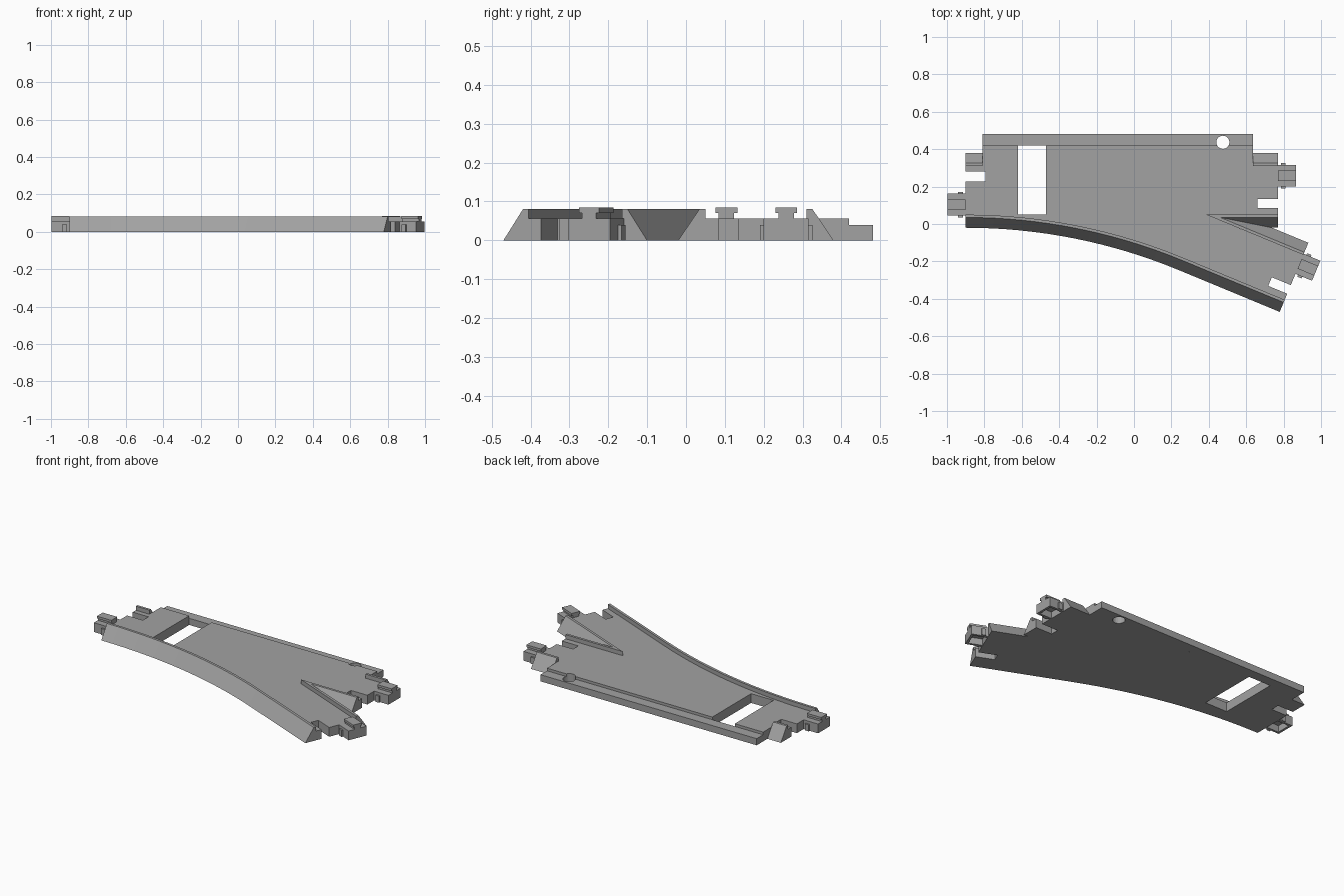
import bpy, bmesh
from math import sin, cos, radians
from mathutils import Vector, Matrix

cube = bpy.data.objects.get("Cube")
if cube:
    bpy.data.objects.remove(cube, do_unlink=True)

grey = bpy.data.materials.new("light_grey")
grey.use_nodes = True
grey.diffuse_color = (0.36, 0.36, 0.36, 1)
grey.node_tree.nodes["Principled BSDF"].inputs["Base Color"].default_value = (0.36, 0.36, 0.36, 1)

DECK, LIP, STEP = 0.056, 0.081, 0.04
TURN = radians(22.5)
RADIUS, STRAIGHT = 2.98, 0.583
ALONG = Vector((cos(TURN), -sin(TURN), 0))
ACROSS = Vector((sin(TURN), cos(TURN), 0))
CENTRE = Vector((-0.9, -0.02 - RADIUS, 0))
END = CENTRE + ACROSS * RADIUS + ALONG * STRAIGHT


def finish(name, bm):
    bmesh.ops.recalc_face_normals(bm, faces=bm.faces)
    mesh = bpy.data.meshes.new(name)
    bm.to_mesh(mesh)
    bm.free()
    mesh.materials.append(grey)
    obj = bpy.data.objects.new(name, mesh)
    bpy.context.collection.objects.link(obj)
    return obj


def prism(name, outline, height):
    """Upright solid from a flat outline."""
    bm = bmesh.new()
    face = bm.faces.new([bm.verts.new((p[0], p[1], 0)) for p in outline])
    top = bmesh.ops.extrude_face_region(bm, geom=[face])["geom"]
    bmesh.ops.translate(bm, vec=(0, 0, height), verts=[v for v in top if isinstance(v, bmesh.types.BMVert)])
    bmesh.ops.triangulate(bm, faces=[f for f in bm.faces if len(f.verts) > 4])
    return finish(name, bm)


def sweep(name, profile, stations, clip=None):
    """Carry an (offset, height) profile along (origin, sideways) stations."""
    bm = bmesh.new()
    rings = [[bm.verts.new(o + side * v + Vector((0, 0, z))) for v, z in profile] for o, side in stations]
    n = len(profile)
    for a, b in zip(rings, rings[1:]):
        for i in range(n):
            j = (i + 1) % n
            bm.faces.new((a[i], a[j], b[j], b[i]))
    bm.faces.new(rings[0])
    bm.faces.new(rings[-1])
    if clip:
        bmesh.ops.bisect_plane(bm, geom=bm.verts[:] + bm.edges[:] + bm.faces[:],
                               plane_co=clip[0], plane_no=clip[1], clear_outer=True)
        bmesh.ops.holes_fill(bm, edges=[e for e in bm.edges if e.is_boundary])
    return finish(name, bm)


def boxes(name, sizes, matrix):
    """Several boxes, each given as low and high corners, in one object."""
    bm = bmesh.new()
    for lo, hi in sizes:
        lo, hi = Vector(lo), Vector(hi)
        m = matrix @ Matrix.Translation((lo + hi) / 2) @ Matrix.Diagonal((*(hi - lo), 1))
        bmesh.ops.create_cube(bm, size=1, matrix=m)
    return finish(name, bm)


def hole_arc(start, stop, steps):
    angles = [radians(start + (stop - start) * i / steps) for i in range(steps + 1)]
    return [(0.475 + 0.035 * cos(a), 0.437 + 0.035 * sin(a)) for a in angles]


# Stations of the curved edge: an arc followed by a straight run
X, Y = Vector((1, 0, 0)), Vector((0, 1, 0))
curve = []
for i in range(17):
    side = Vector((sin(TURN * i / 16), cos(TURN * i / 16), 0))
    curve.append((CENTRE + side * RADIUS, side))
curve.append((END, ACROSS))


def branch(v, back=0.0):
    return END + ACROSS * v - ALONG * back


# Main road surface, with end notches, window and half of the round hole
tip = (0.386, 0.05)
deck = [o + s * 0.07 for o, s in curve]
deck += [branch(0.105), branch(0.105, 0.11), branch(0.155, 0.11), branch(0.155), branch(0.33), tip]
deck += [(0.77, 0.05), (0.77, 0.085), (0.66, 0.085), (0.66, 0.135), (0.77, 0.135), (0.77, 0.31), (0.635, 0.31),
         (0.635, 0.42)]
deck += hole_arc(-29, -151, 8)
deck += [(-0.47, 0.42), (-0.47, 0.05), (-0.62, 0.05), (-0.62, 0.42), (-0.81, 0.42), (-0.81, 0.28),
         (-0.795, 0.28), (-0.795, 0.227), (-0.9, 0.227)]
prism("road_deck", deck, DECK)

# Lower shelf along the back
shelf = [(-0.81, 0.42), (-0.81, 0.482), (0.635, 0.482), (0.635, 0.42)] + hole_arc(-29, 209, 16)
prism("back_shelf", shelf, STEP)

# Sloped side rails
near = [(0, 0), (0.055, LIP), (0.07, LIP), (0.07, 0)]
far = [(0.4 - v, z) for v, z in near]
base = Vector((0, -0.02, 0))
sweep("curved_rail", near, curve)
sweep("inner_straight_rail", near, [(base + X * 0.3, Y), (base + X * 0.77, Y)], (branch(0.33), -ACROSS))
sweep("inner_branch_rail", far, [(branch(0, 0.75), ACROSS), (END, ACROSS)], (Vector((0, 0.05, 0)), Y))
for name, x0, x1 in (("back_rail_right_end", -0.9, -0.81), ("back_rail_left_end", 0.635, 0.77)):
    sweep(name, far, [(base + X * x0, Y), (base + X * x1, Y)])
boxes("notch_finger", [((-0.9, 0.28, 0), (-0.81, 0.33, DECK))], Matrix())

# Hollow connector tabs with a T-shaped ridge and side nubs
w, t, length = 0.058, 0.014, 0.096
tab = [((-0.01, -w, STEP), (length, w, DECK)),
       ((length - t, -w, 0), (length, w, STEP)),
       ((0, -0.02, DECK), (length, 0.02, 0.072)),
       ((0, -0.028, 0.07), (length, 0.028, 0.084))]
for s in (-1, 1):
    lo, hi = sorted((s * w, s * (w - t)))
    tab.append(((0, lo, 0), (length, hi, STEP)))
    lo, hi = sorted((s * w, s * (w + 0.01)))
    tab.append(((0.015, lo, 0), (0.04, hi, STEP)))
spots = (("straight_tab", Vector((0.77, 0.258, 0)), 0),
         ("entry_tab", Vector((-0.9, 0.104, 0)), radians(180)),
         ("branch_tab", branch(0.278), -TURN))
for name, spot, angle in spots:
    boxes(name, tab, Matrix.Translation(spot) @ Matrix.Rotation(angle, 4, "Z"))
